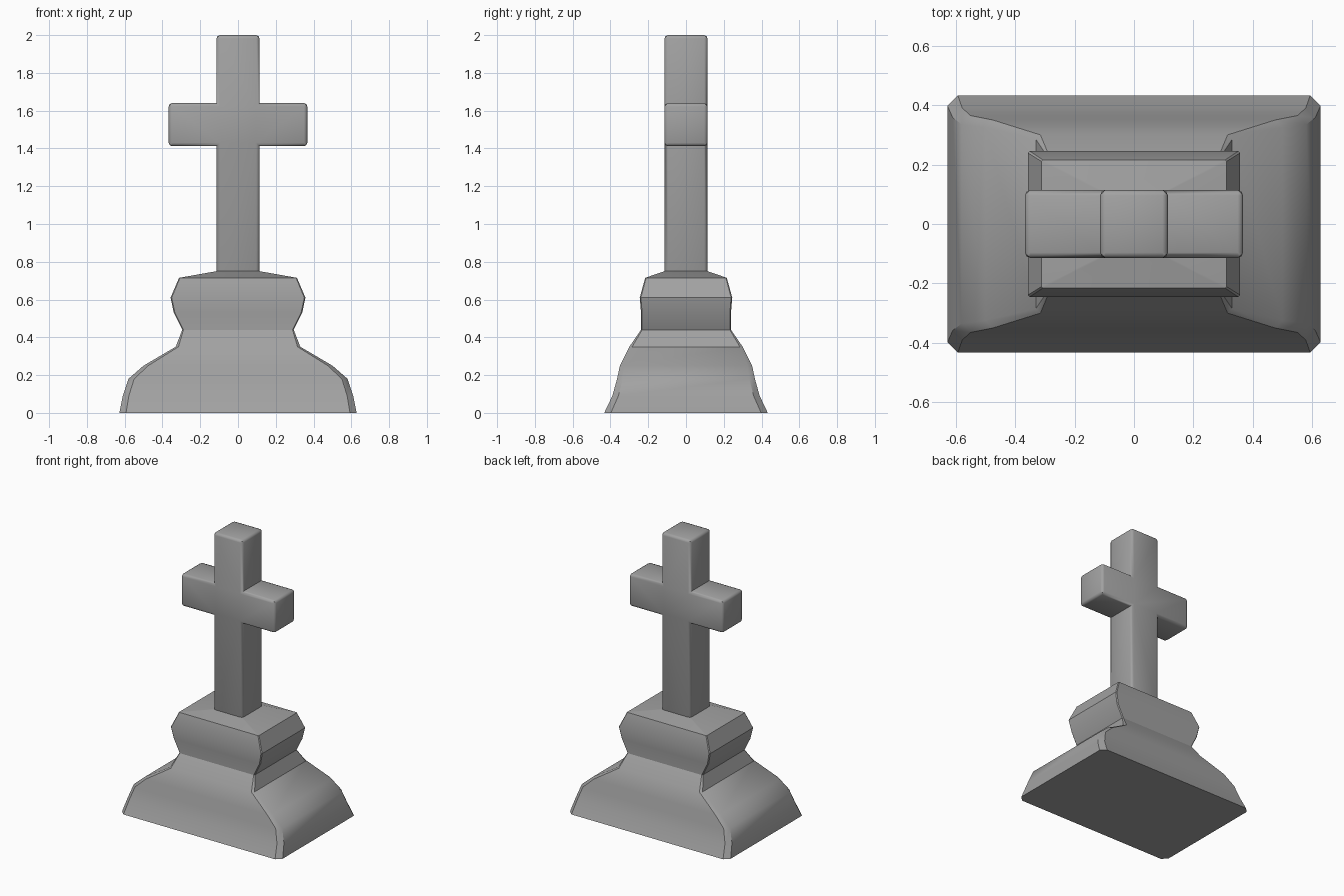
import bpy, bmesh

cube = bpy.data.objects.get("Cube")
if cube:
    bpy.data.objects.remove(cube, do_unlink=True)

# Single stone colour
stone = bpy.data.materials.new("grey_stone")
stone.use_nodes = True
colour = (0.36, 0.36, 0.36, 1)
stone.diffuse_color = colour
shader = next(n for n in stone.node_tree.nodes if n.type == 'BSDF_PRINCIPLED')
shader.inputs["Base Color"].default_value = colour
shader.inputs["Roughness"].default_value = 0.8


def finish(bm, name, angle):
    bmesh.ops.recalc_face_normals(bm, faces=bm.faces)
    mesh = bpy.data.meshes.new(name)
    bm.to_mesh(mesh)
    bm.free()
    mesh.materials.append(stone)
    obj = bpy.data.objects.new(name, mesh)
    bpy.context.collection.objects.link(obj)
    bpy.ops.object.select_all(action='DESELECT')
    obj.select_set(True)
    bpy.context.view_layer.objects.active = obj
    bpy.ops.object.shade_smooth_by_angle(angle=angle)
    return obj


# Pedestal: stacked rectangles (height, half width, half depth, corner cut)
LEVELS = [
    (0, .628, .433, .035), (.09, .61, .39, .032), (.18, .58, .365, .03),
    (.25, .50, .35, .025), (.35, .33, .30, .015), (.44, .295, .238, .006),
    (.53, .34, .238, .006), (.61, .357, .245, .006), (.715, .312, .216, .005),
    (.75, .115, .115, .004),
]
bm = bmesh.new()
rings = []
for z, w, d, c in LEVELS:
    outline = [(w, c - d), (w, d - c), (w - c, d), (c - w, d),
               (-w, d - c), (-w, c - d), (c - w, -d), (w - c, -d)]
    rings.append([bm.verts.new((x, y, z)) for x, y in outline])
for low, high in zip(rings, rings[1:]):
    for i in range(len(low)):
        j = (i + 1) % len(low)
        bm.faces.new((low[i], low[j], high[j], high[i]))
bm.faces.new(rings[0])
bm.faces.new(rings[-1])
finish(bm, "pedestal", 0.6)

# Cross: mirrored outline, extruded, with its outer edges rounded
HALF, ARM, BOTTOM, ARM_LOW, ARM_HIGH, TOP = .114, .367, .70, 1.412, 1.64, 2.0
side = [(HALF, BOTTOM), (HALF, ARM_LOW), (ARM, ARM_LOW),
        (ARM, ARM_HIGH), (HALF, ARM_HIGH), (HALF, TOP)]
outline = side + [(-x, z) for x, z in reversed(side)]
bm = bmesh.new()
front = bm.faces.new([bm.verts.new((x, -HALF, z)) for x, z in outline])
extruded = bmesh.ops.extrude_face_region(bm, geom=[front], use_keep_orig=True)
new_verts = [g for g in extruded["geom"] if isinstance(g, bmesh.types.BMVert)]
bmesh.ops.translate(bm, verts=new_verts, vec=(0, 2 * HALF, 0))
bmesh.ops.recalc_face_normals(bm, faces=bm.faces)
outer = [e for e in bm.edges if e.is_convex]
bmesh.ops.bevel(bm, geom=outer, offset=.018, segments=2, profile=0.5,
                affect='EDGES', clamp_overlap=True)
finish(bm, "cross", 0.8)
